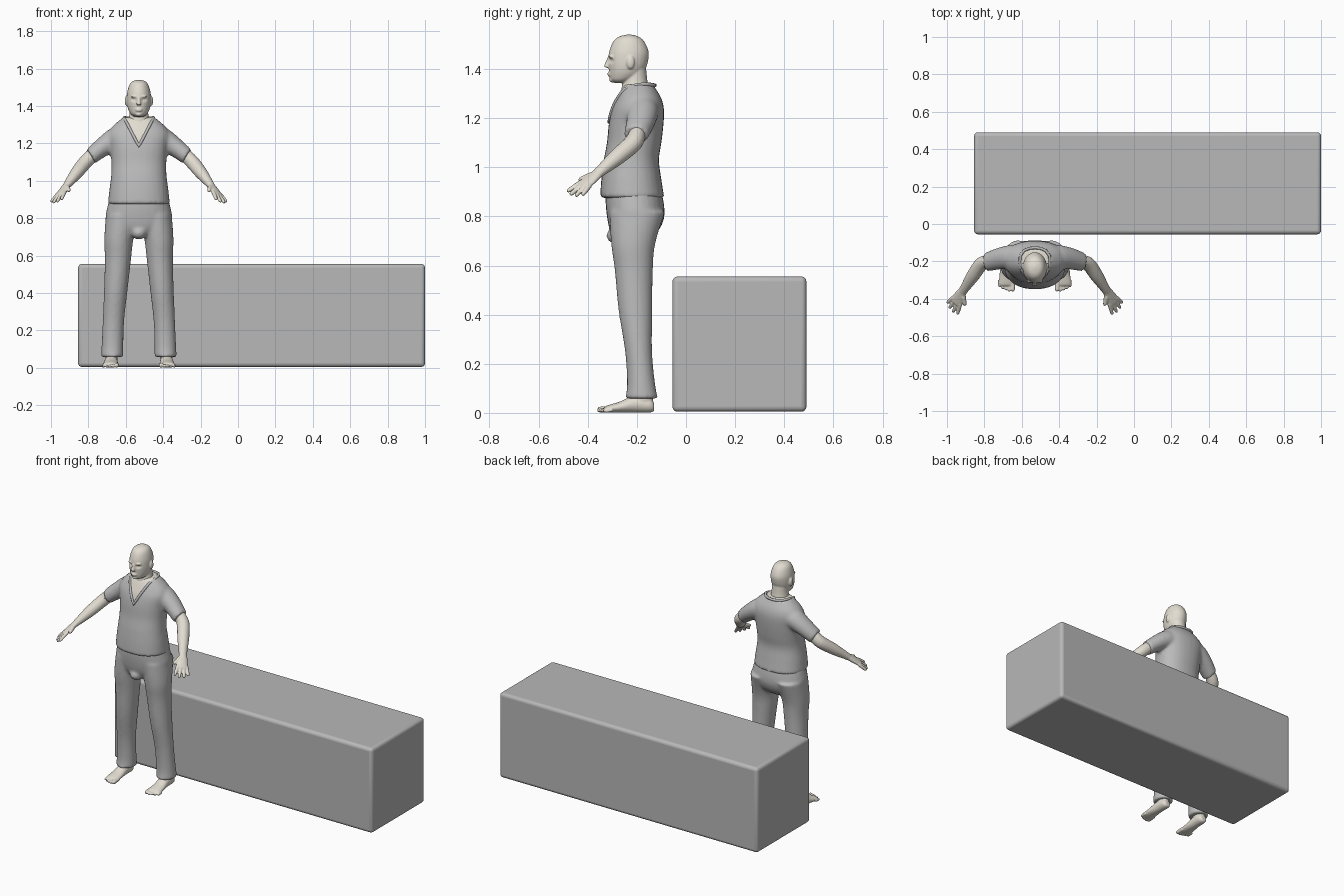
import bpy, bmesh, math
from mathutils import Vector as V
from mathutils.bvhtree import BVHTree

if "Cube" in bpy.data.objects:
    bpy.data.objects.remove(bpy.data.objects["Cube"])

CX = -0.53  # figure centre line


def material(name, rgb):
    m = bpy.data.materials.new(name)
    m.diffuse_color = (*rgb, 1)
    m.use_nodes = True
    m.node_tree.nodes["Principled BSDF"].inputs["Base Color"].default_value = m.diffuse_color
    return m


CLOTH = material("grey cloth", (0.5, 0.5, 0.5))
STONE = material("grey block", (0.48, 0.48, 0.48))
SKIN = material("pale skin", (0.76, 0.72, 0.64))


def spline(a, b, c, d, t):
    return 0.5 * (2 * b + (c - a) * t + (2 * a - 5 * b + 4 * c - d) * t * t
                  + (3 * b - a - 3 * c + d) * t ** 3)


def loft(bm, rings, n=28, steps=4, e=2.0):
    """Skin smoothly through rings given as (centre, half axis, half axis)."""
    fine, last = [], len(rings) - 1
    for i in range(last):
        q = [rings[max(0, min(last, i + k))] for k in (-1, 0, 1, 2)]
        for s in range(steps):
            fine.append([spline(*(r[j] for r in q), s / steps) for j in range(3)])
    fine.append(rings[-1])
    rows = []
    for c, u, v in fine:
        row = []
        for k in range(n):
            a = 2 * math.pi * k / n
            cu = math.copysign(abs(math.cos(a)) ** (2 / e), math.cos(a))
            cv = math.copysign(abs(math.sin(a)) ** (2 / e), math.sin(a))
            row.append(bm.verts.new(c + u * cu + v * cv))
        rows.append(row)
    for r0, r1 in zip(rows, rows[1:]):
        for k in range(n):
            bm.faces.new((r0[k], r0[(k + 1) % n], r1[(k + 1) % n], r1[k]))
    bm.faces.new(rows[0][::-1])
    bm.faces.new(rows[-1])


def stack(bm, rows, s=1, e=2.0):
    """Horizontal rings: z, x, back y, front y, half width."""
    loft(bm, [(V((s * x, (f + b) / 2, z)), V((w, 0, 0)), V((0, (b - f) / 2, 0)))
              for z, x, b, f, w in rows], e=e)


def tube(bm, pts, s=1, across=(-0.7, -0.5, 0.3), n=16):
    """Limb through points: x, y, z, radius across, radius thick."""
    ps = [V((s * p[0], p[1], p[2])) for p in pts]
    d = (ps[-1] - ps[0]).normalized()
    a = V((s * across[0], across[1], across[2]))
    a = (a - d * a.dot(d)).normalized()
    t = d.cross(a)
    loft(bm, [(p, a * q[3], t * q[4]) for p, q in zip(ps, pts)], n)


def blob(bm, c, r):
    g = bmesh.ops.create_uvsphere(bm, u_segments=16, v_segments=10, radius=1)
    for v in g["verts"]:
        v.co = V((c[i] + v.co[i] * r[i] for i in range(3)))


def finish(name, bm, mat, voxel, smooth):
    """Fuse the overlapping volumes into one smooth surface."""
    bmesh.ops.recalc_face_normals(bm, faces=bm.faces[:])
    me = bpy.data.meshes.new(name)
    bm.to_mesh(me)
    bm.free()
    ob = bpy.data.objects.new(name, me)
    bpy.context.collection.objects.link(ob)
    m = ob.modifiers.new("fuse", 'REMESH')
    m.mode, m.voxel_size = 'VOXEL', voxel
    m = ob.modifiers.new("soften", 'SMOOTH')
    m.factor, m.iterations = 0.5, smooth
    done = bpy.data.meshes.new_from_object(
        ob.evaluated_get(bpy.context.evaluated_depsgraph_get()))
    ob.modifiers.clear()
    ob.data = done
    done.materials.clear()
    done.materials.append(mat)
    for p in done.polygons:
        p.use_smooth = True
        p.material_index = 0
    ob.location.x = CX
    return ob


# Long block
bpy.ops.mesh.primitive_cube_add(size=1, location=(0.0725, 0.2175, 0.28))
block = bpy.context.object
block.name = "long_block"
block.scale = (1.855, 0.545, 0.55)
bpy.ops.object.transform_apply(location=False, rotation=False, scale=True)
bev = block.modifiers.new("rounded edges", 'BEVEL')
bev.width, bev.segments = 0.02, 4
block.data.materials.append(STONE)
bpy.ops.object.shade_smooth_by_angle(angle=math.radians(25))

# Shirt: torso and sleeves
bm = bmesh.new()
stack(bm, [(0.875, 0, -0.088, -0.35, 0.166), (0.95, 0, -0.1, -0.345, 0.158),
           (1.03, 0, -0.11, -0.335, 0.148), (1.1, 0, -0.1, -0.322, 0.147),
           (1.18, 0, -0.091, -0.314, 0.155), (1.24, 0, -0.09, -0.3, 0.165),
           (1.28, 0, -0.1, -0.282, 0.15), (1.312, 0, -0.118, -0.266, 0.118),
           (1.338, 0, -0.135, -0.25, 0.085)], e=2.25)
for s in (-1, 1):
    tube(bm, [(0.08, -0.175, 1.235, 0.066, 0.066), (0.125, -0.178, 1.222, 0.066, 0.063),
              (0.19, -0.185, 1.183, 0.058, 0.052), (0.258, -0.204, 1.13, 0.05, 0.044)],
         s, (0, -1, 0), 24)
shirt = finish("shirt", bm, CLOTH, 0.009, 6)
shirt.data.materials.append(SKIN)

# V-shaped neck opening, cut cleanly into the shirt front
TIP, SLOPE = 1.185, 0.52
bm = bmesh.new()
bm.from_mesh(shirt.data)
tree = BVHTree.FromBMesh(bm)
for s in (-1, 1):
    fs = [f for f in bm.faces if f.calc_center_median().y < -0.19
          and f.calc_center_median().z > TIP - 0.02]
    geom = list({v for f in fs for v in f.verts}) + list({e for f in fs for e in f.edges}) + fs
    bmesh.ops.bisect_plane(bm, geom=geom, plane_co=(0, 0, TIP), plane_no=(s, 0, -SLOPE))
for f in bm.faces:
    c = f.calc_center_median()
    if abs(c.x) < SLOPE * (c.z - TIP) and (c.y < -0.19 or c.z > 1.325):
        f.material_index = 1
bm.to_mesh(shirt.data)
bm.free()

# Collar trim following the opening
half = []
for i in range(9):
    z = TIP + i * 0.0165
    x = SLOPE * (z - TIP)
    hit = tree.ray_cast(V((x, -1, z)), V((0, 1, 0)))[0]
    half.append((x, hit.y if hit else -0.24, z))
half += [(0.08, -0.205, 1.333), (0.078, -0.17, 1.338), (0.058, -0.142, 1.336), (0.03, -0.13, 1.334)]
loop = half + [(0, -0.127, 1.333)] + [(-x, y, z) for x, y, z in half[:0:-1]]
cu = bpy.data.curves.new("collar", 'CURVE')
cu.dimensions, cu.bevel_depth, cu.bevel_resolution = '3D', 0.008, 2
sp = cu.splines.new('POLY')
sp.points.add(len(loop) - 1)
for p, co in zip(sp.points, loop):
    p.co = (*co, 1)
sp.use_cyclic_u = sp.use_smooth = True
cu.materials.append(CLOTH)
collar = bpy.data.objects.new("collar", cu)
bpy.context.collection.objects.link(collar)
collar.location.x = CX

# Trousers: hips and two legs
bm = bmesh.new()
stack(bm, [(0.95, 0, -0.115, -0.325, 0.145), (0.87, 0, -0.093, -0.328, 0.166),
           (0.8, 0, -0.088, -0.322, 0.178), (0.745, 0, -0.11, -0.31, 0.15),
           (0.71, 0, -0.15, -0.29, 0.08)], e=2.2)
blob(bm, (0, -0.275, 0.722), (0.042, 0.05, 0.036))
for s in (-1, 1):
    stack(bm, [(0.82, 0.088, -0.085, -0.312, 0.088), (0.69, 0.107, -0.125, -0.305, 0.078),
               (0.58, 0.112, -0.135, -0.29, 0.07), (0.42, 0.123, -0.137, -0.275, 0.063),
               (0.25, 0.136, -0.138, -0.248, 0.057), (0.12, 0.141, -0.126, -0.24, 0.058),
               (0.058, 0.143, -0.114, -0.247, 0.059)], s)
finish("trousers", bm, CLOTH, 0.009, 5)

# Head and neck
bm = bmesh.new()
stack(bm, [(1.54, 0, -0.222, -0.24, 0.008), (1.532, 0, -0.193, -0.272, 0.034),
           (1.512, 0, -0.17, -0.296, 0.051), (1.47, 0, -0.152, -0.313, 0.063),
           (1.43, 0, -0.155, -0.316, 0.065), (1.4, 0, -0.165, -0.314, 0.062),
           (1.375, 0, -0.18, -0.312, 0.054), (1.355, 0, -0.21, -0.307, 0.041),
           (1.344, 0, -0.23, -0.293, 0.024)])
stack(bm, [(1.41, 0, -0.163, -0.25, 0.048), (1.36, 0, -0.158, -0.255, 0.05),
           (1.325, 0, -0.152, -0.262, 0.057), (1.27, 0, -0.14, -0.265, 0.075)])
tube(bm, [(0, -0.309, 1.452, 0.008, 0.008), (0, -0.319, 1.425, 0.009, 0.009),
          (0, -0.324, 1.406, 0.014, 0.012)], 1, (1, 0, 0))
blob(bm, (0, -0.309, 1.382), (0.02, 0.012, 0.005))
blob(bm, (0, -0.308, 1.374), (0.018, 0.012, 0.005))
blob(bm, (0, -0.3, 1.356), (0.018, 0.013, 0.011))
for s in (-1, 1):
    blob(bm, (s * 0.022, -0.303, 1.451), (0.022, 0.013, 0.007))
    blob(bm, (s * 0.066, -0.226, 1.427), (0.01, 0.017, 0.027))
head = finish("head", bm, SKIN, 0.004, 3)
for v in head.data.vertices:  # eye sockets with eyeballs
    if v.co.y < -0.24:
        d = math.hypot(abs(v.co.x) - 0.027, (v.co.z - 1.434) * 1.4)
        v.co.y += 0.010 * math.exp(-(d / 0.012) ** 2) - 0.004 * math.exp(-(d / 0.005) ** 2)

# Forearms and hands
WRIST, KNUCKLE = V((0.388, -0.362, 0.972)), V((0.422, -0.418, 0.926))
along = (KNUCKLE - WRIST).normalized()
side = V((-0.7, -0.5, 0.3))
side = (side - along * side.dot(along)).normalized()
bm = bmesh.new()
for s in (-1, 1):
    tube(bm, [(0.23, -0.193, 1.153, 0.037, 0.037), (0.283, -0.212, 1.103, 0.038, 0.037),
              (0.33, -0.275, 1.046, 0.036, 0.034), (0.37, -0.335, 0.995, 0.027, 0.024),
              (*WRIST, 0.024, 0.018)], s)
    tube(bm, [(*(WRIST - along * 0.012), 0.023, 0.018), (*(WRIST + along * 0.03), 0.031, 0.016),
              (*KNUCKLE, 0.036, 0.013), (*(KNUCKLE + along * 0.008), 0.03, 0.009)], s)
    for off, length in ((-1.5, 0.055), (-0.5, 0.07), (0.5, 0.074), (1.5, 0.066)):
        root = KNUCKLE + side * off * 0.018 - along * 0.012
        way = (along + side * off * 0.16 + V((0, 0, -0.08))).normalized()
        tube(bm, [(*(root + way * length * t), r, r) for t, r in
                  ((0, 0.0105), (0.5, 0.01), (0.95, 0.0085), (1.08, 0.004))], s)
    root = WRIST + along * 0.02 + side * 0.018
    way = (along * 0.75 + side * 0.75 + V((0, 0, -0.15))).normalized()
    tube(bm, [(*(root + way * t), r, r) for t, r in
              ((0, 0.015), (0.025, 0.0125), (0.045, 0.01), (0.054, 0.005))], s, (0, 0, 1))
finish("arms_and_hands", bm, SKIN, 0.004, 2)

# Bare feet with toes
bm = bmesh.new()
for s in (-1, 1):
    stack(bm, [(0.12, 0.145, -0.14, -0.215, 0.034), (0.06, 0.146, -0.135, -0.22, 0.033),
               (0.03, 0.147, -0.135, -0.22, 0.03)], s)
    tube(bm, [(0.147, -0.13, 0.026, 0.018, 0.018), (0.147, -0.15, 0.031, 0.03, 0.03),
              (0.148, -0.21, 0.035, 0.034, 0.034), (0.15, -0.27, 0.023, 0.039, 0.022),
              (0.151, -0.318, 0.016, 0.042, 0.015), (0.151, -0.33, 0.014, 0.038, 0.01)],
         s, (1, 0, 0), 24)
    for k, (r, tip) in enumerate(((0.0125, -0.36), (0.0095, -0.361), (0.009, -0.355),
                                  (0.0085, -0.348), (0.008, -0.338))):
        x = 0.119 + k * 0.0175
        tube(bm, [(x, -0.3, r + 0.004, r, r), (x, tip + 0.015, r + 0.001, r, r),
                  (x, tip + 0.004, r + 0.001, r * 0.8, r * 0.8), (x, tip, r, r * 0.4, r * 0.4)],
             s, (1, 0, 0), 12)
finish("feet", bm, SKIN, 0.004, 2)
